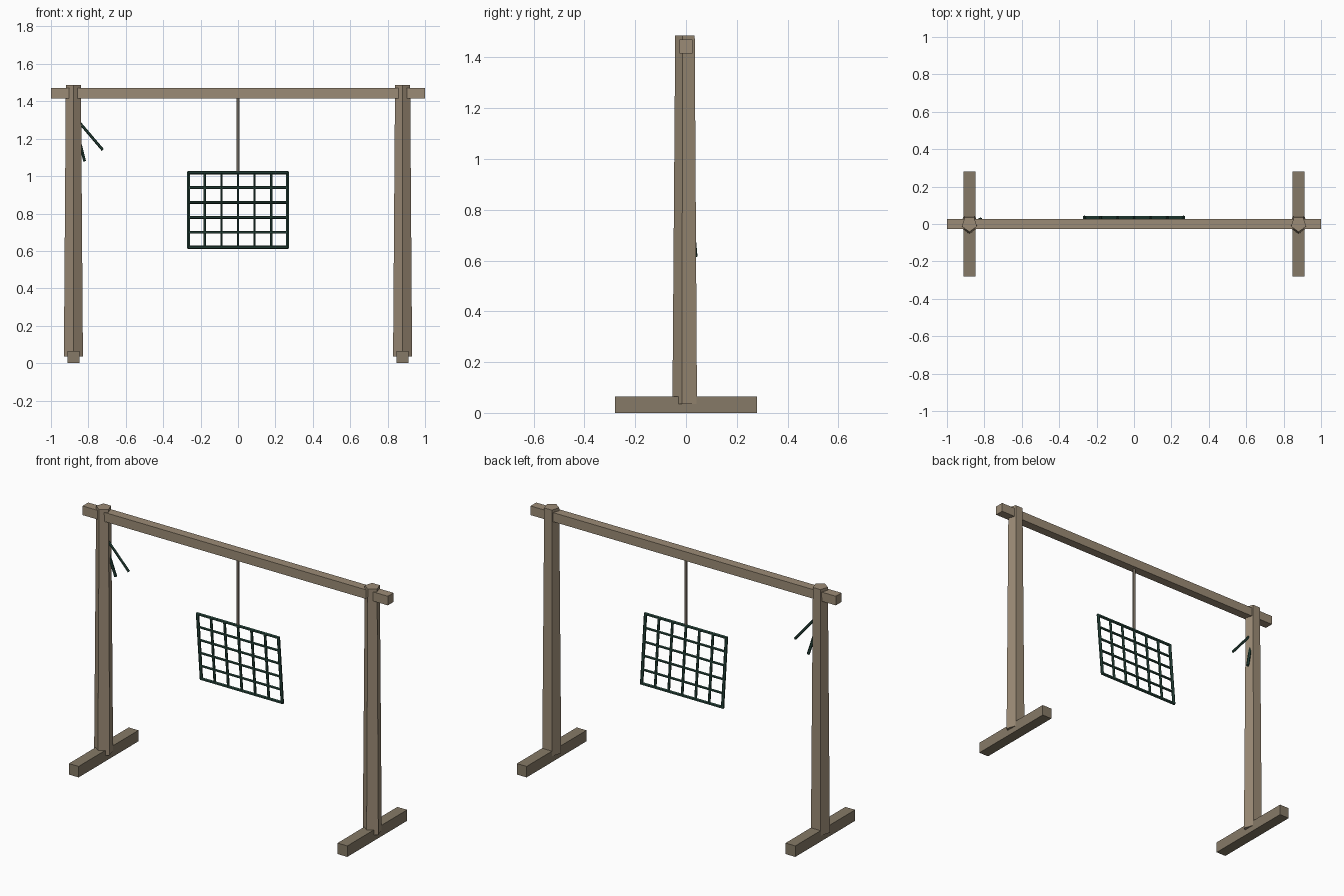
import bpy, math
from mathutils import Vector, Matrix

if "Cube" in bpy.data.objects:
    bpy.data.objects.remove(bpy.data.objects["Cube"])


def material(name, rgb):
    m = bpy.data.materials.new(name)
    m.diffuse_color = (*rgb, 1)
    m.use_nodes = True
    m.node_tree.nodes["Principled BSDF"].inputs["Base Color"].default_value = m.diffuse_color
    return m


wood = material("light_wood", (0.33, 0.26, 0.18))
dark_wood = material("dark_wood", (0.24, 0.195, 0.135))
cord = material("cord", (0.27, 0.23, 0.18))
green = material("green_bars", (0.022, 0.065, 0.048))


def box(name, center, size, mat):
    bpy.ops.mesh.primitive_cube_add(size=1, location=center)
    ob = bpy.context.object
    ob.name = name
    ob.data.transform(Matrix.Diagonal((*size, 1)))
    ob.data.materials.append(mat)
    return ob


def rod(name, a, b, r, mat, sides=6):
    a, b = Vector(a), Vector(b)
    bpy.ops.mesh.primitive_cylinder_add(vertices=sides, radius=r, depth=(b - a).length,
                                        location=(a + b) / 2)
    ob = bpy.context.object
    ob.name = name
    ob.rotation_euler = (b - a).to_track_quat('Z', 'Y').to_euler()
    ob.data.materials.append(mat)
    return ob


# Feet and tapered five-sided posts
for side, label in ((-1, "left"), (1, "right")):
    x = 0.88 * side
    box(label + "_foot", (x, 0, 0.0325), (0.064, 0.56, 0.065), dark_wood)
    bpy.ops.mesh.primitive_cone_add(vertices=5, radius1=0.0535, radius2=0.0425,
                                    depth=1.452, location=(x, 0, 0.761))
    post = bpy.context.object
    post.name = label + "_post"
    post.data.transform(Matrix.Rotation(math.pi, 4, 'Z'))  # corner faces the front
    post.data.materials.append(wood)

# Cross beam and hanging cord
box("cross_beam", (0, 0, 1.443), (2.0, 0.053, 0.054), wood)
rod("hanging_cord", (0, 0, 1.43), (0, 0, 1.025), 0.008, cord)

# Hanging lattice, leaning slightly so its bottom sits further back
TOP, HEIGHT, HALF, LEAN = 1.018, 0.398, 0.265, 0.036


def on_lattice(x, t):
    return (x, LEAN * t, TOP - HEIGHT * t)


for i in range(7):
    x = -HALF + 2 * HALF * i / 6
    r = 0.009 if i in (0, 6) else 0.0075
    rod("lattice_upright", on_lattice(x, -0.01), on_lattice(x, 1.01), r, green)
for j in range(6):
    t = j / 5
    r = 0.009 if j in (0, 5) else 0.0075
    rod("lattice_crossbar", on_lattice(-HALF - 0.005, t), on_lattice(HALF + 0.005, t), r, green)

# Two small pegs slanting out of the left post
rod("long_peg", (-0.866, 0.0, 1.308), (-0.723, 0.012, 1.14), 0.0075, green)
rod("short_peg", (-0.864, 0.005, 1.25), (-0.82, 0.027, 1.08), 0.0085, green)
